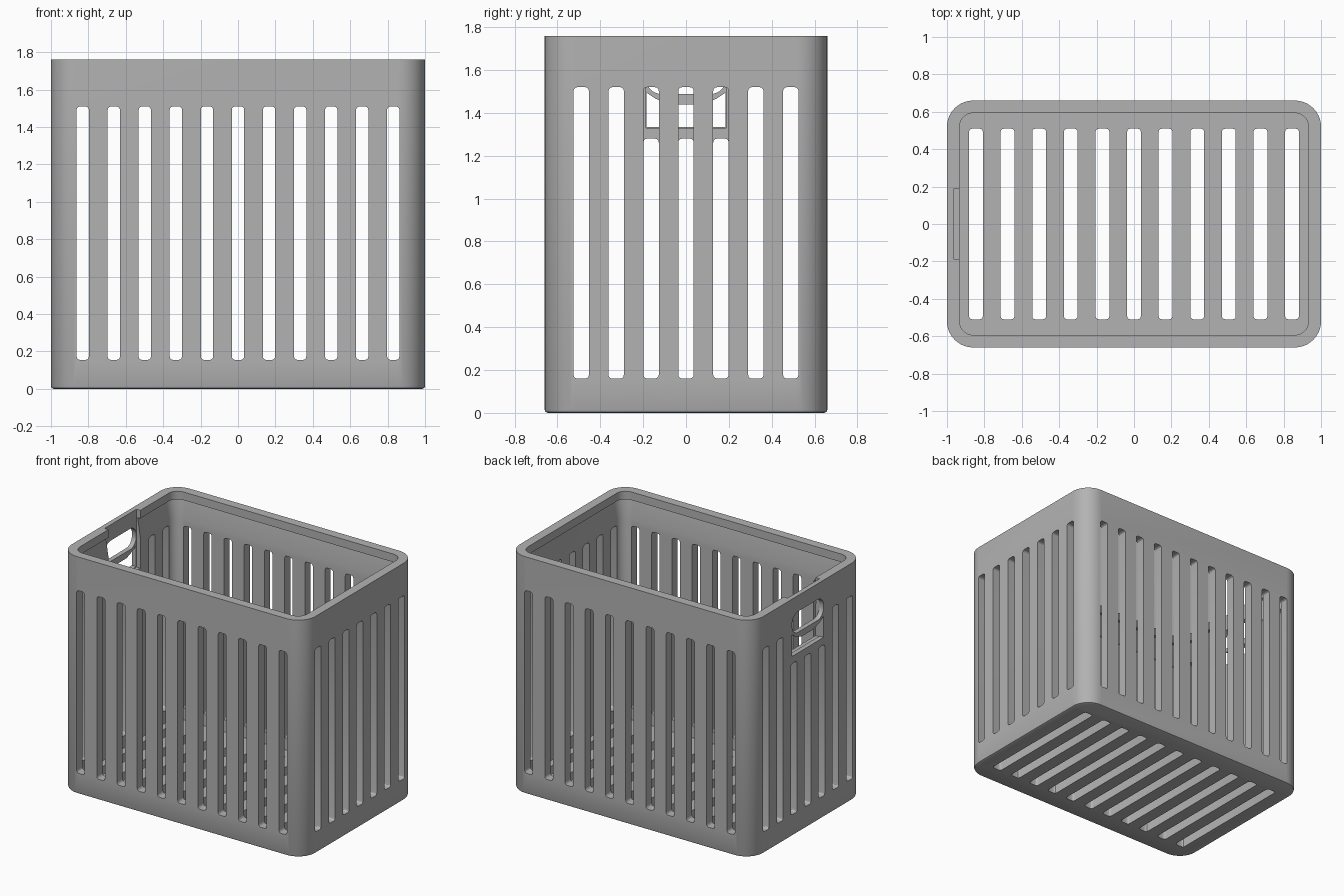
import bpy, bmesh, math
from mathutils import Vector

old = bpy.data.objects.get("Cube")
if old:
    bpy.data.objects.remove(old)

HX, HY, H = 1.0, 0.66, 1.76
R = 0.14

grey = bpy.data.materials.new("grey_plastic")
grey.use_nodes = True
grey.diffuse_color = (0.45, 0.45, 0.45, 1)
grey.node_tree.nodes["Principled BSDF"].inputs["Base Color"].default_value = (0.45, 0.45, 0.45, 1)


def rounded_rect(hw, hh, r, n, cu=0.0, cv=0.0):
    """Counter-clockwise outline of a rounded rectangle."""
    pts = []
    for k, (sx, sy) in enumerate(((1, 1), (-1, 1), (-1, -1), (1, -1))):
        for i in range(n + 1):
            a = math.pi / 2 * (k + i / n)
            pts.append((cu + sx * (hw - r) + r * math.cos(a),
                        cv + sy * (hh - r) + r * math.sin(a)))
    return pts


def finish(name, bm):
    bmesh.ops.recalc_face_normals(bm, faces=bm.faces)
    mesh = bpy.data.meshes.new(name)
    bm.to_mesh(mesh)
    bm.free()
    obj = bpy.data.objects.new(name, mesh)
    bpy.context.collection.objects.link(obj)
    mesh.materials.append(grey)
    return obj


def prism(bm, outline, axis, lo, hi):
    """Extrude a 2D outline along an axis (0 = x, 1 = y, 2 = z)."""
    def place(u, v, w):
        return Vector(((w, u, v), (u, w, v), (u, v, w))[axis])
    a = [bm.verts.new(place(u, v, lo)) for u, v in outline]
    b = [bm.verts.new(place(u, v, hi)) for u, v in outline]
    bm.faces.new(a)
    bm.faces.new(b[::-1])
    for i in range(len(a)):
        j = (i + 1) % len(a)
        bm.faces.new((a[i], a[j], b[j], b[i]))


# Basket shell: (inset, height) from underside, up the outside, down the inside
bm = bmesh.new()
profile = [(0.015, 0), (0.004, 0.005), (0, 0.015), (0, H), (0.067, H),
           (0.067, 1.70), (0.045, 1.70), (0.067, 1.56), (0.067, 0.07)]
loops = []
for inset, z in profile:
    outline = rounded_rect(HX - inset, HY - inset, R - inset, 10)
    loops.append([bm.verts.new((x, y, z)) for x, y in outline])
for a, b in zip(loops, loops[1:]):
    for i in range(len(a)):
        j = (i + 1) % len(a)
        bm.faces.new((a[i], a[j], b[j], b[i]))
bm.faces.new(loops[0])
bm.faces.new(loops[-1])
basket = finish("basket", bm)

cutters = []


def add_cutter(name, bm):
    obj = finish(name, bm)
    obj.hide_render = True
    mod = basket.modifiers.new(name, "BOOLEAN")
    mod.operation = "DIFFERENCE"
    mod.solver = "EXACT"
    mod.object = obj
    cutters.append(obj)


def slot(bm, c, half, lo, hi, axis, start, end):
    prism(bm, rounded_rect(half, (hi - lo) / 2, 0.018, 3, c, (lo + hi) / 2), axis, start, end)


# Slots in the front and back walls, and in the floor
walls, floor = bmesh.new(), bmesh.new()
for i in range(-5, 6):
    slot(walls, i * 0.166, 0.033, 0.155, 1.51, 1, -1, 1)
    slot(floor, i * 0.169, 0.037, -0.51, 0.51, 2, -0.1, 0.12)
add_cutter("long_wall_slots", walls)
add_cutter("floor_slots", floor)

# Slots in the end walls, shorter below the handle
ends = bmesh.new()
for i in range(-3, 4):
    slot(ends, i * 0.163, 0.036, 0.16, 1.52, 0, 0.7, 1.2)
    slot(ends, i * 0.163, 0.036, 0.16, 1.28 if abs(i) < 2 else 1.52, 0, -1.2, -0.7)
add_cutter("end_wall_slots", ends)

# Recess on the inner face behind the handle
recess = bmesh.new()
prism(recess, [(-0.187, 1.33), (0.187, 1.33), (0.187, 2), (-0.187, 2)], 0, -0.965, -0.8)
add_cutter("handle_recess", recess)

# Grip hole with the small opening below it
grip = bmesh.new()
prism(grip, rounded_rect(0.185, 0.077, 0.07, 8, 0, 1.565), 0, -1.2, -0.7)
prism(grip, [(-0.185, 1.335), (0.185, 1.335), (0.185, 1.495), (0.14, 1.465),
             (0.07, 1.44), (-0.07, 1.44), (-0.14, 1.465), (-0.185, 1.495)], 0, -1.2, -0.7)
add_cutter("grip_holes", grip)

# Apply the cuts and remove the helpers
deps = bpy.context.evaluated_depsgraph_get()
deps.update()
cut = bpy.data.meshes.new_from_object(basket.evaluated_get(deps))
basket.modifiers.clear()
basket.data = cut
cut.materials.clear()
cut.materials.append(grey)
for obj in cutters:
    bpy.data.objects.remove(obj)

bpy.context.view_layer.objects.active = basket
basket.select_set(True)
bpy.ops.object.shade_smooth_by_angle(angle=math.radians(30))
